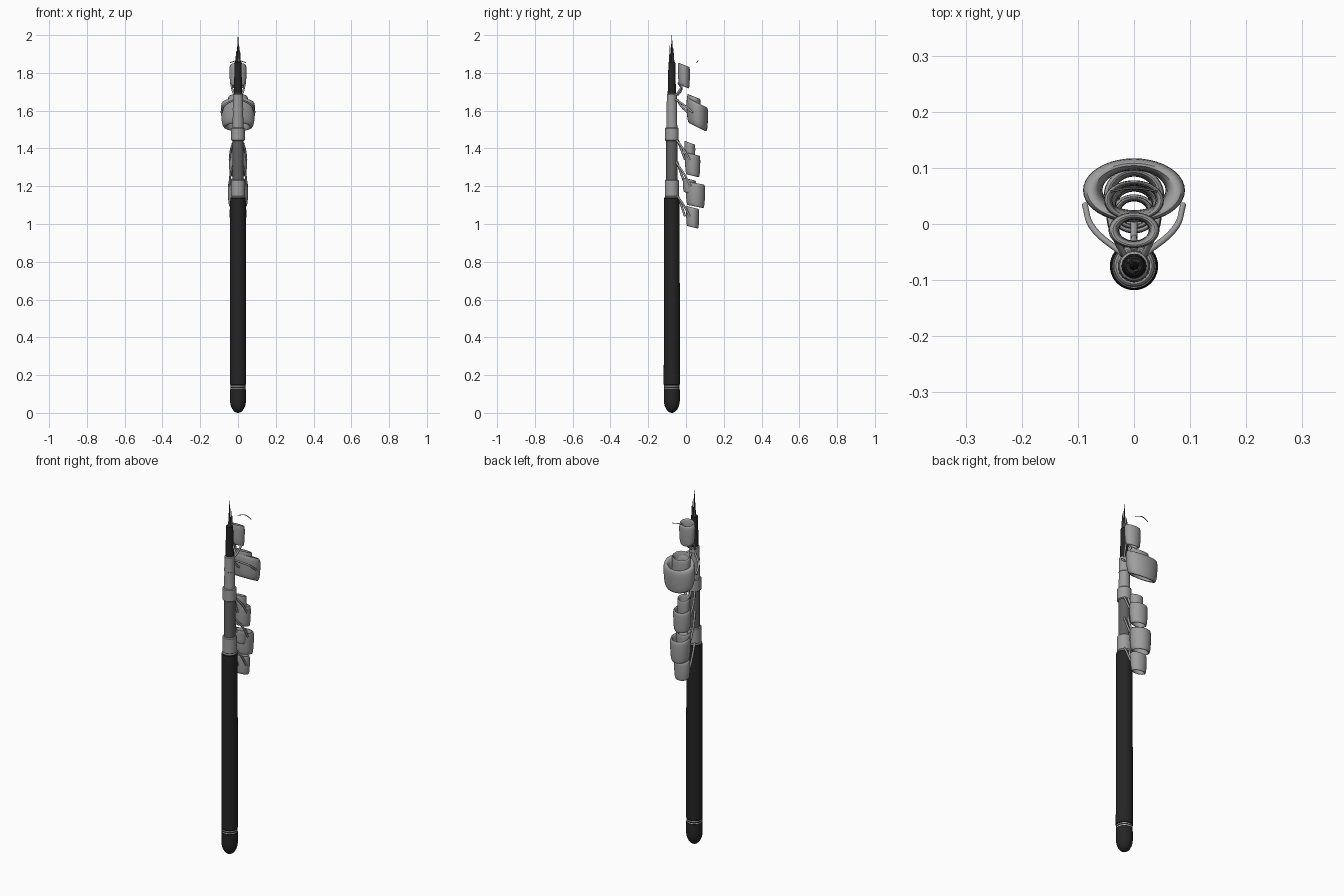
import bpy, bmesh, math
from mathutils import Vector

old = bpy.data.objects.get("Cube")
if old:
    bpy.data.objects.remove(old)

ROD_Y = -0.075


def material(name, value):
    m = bpy.data.materials.new(name)
    m.use_nodes = True
    col = (value, value, value, 1)
    m.diffuse_color = col
    m.node_tree.nodes["Principled BSDF"].inputs["Base Color"].default_value = col
    return m


BLACK = material("black grip", 0.018)
DARK = material("dark grey blank", 0.12)
GREY = material("grey metal", 0.34)
PALE = material("pale trim", 0.6)


def lathe(name, profile, mat, y=ROD_Y, sx=1, sy=1, shear=0, closed=False, n=40):
    """Spin (radius, z) points about a vertical axis; shear lowers the back."""
    bm = bmesh.new()
    rows = []
    for r, z in profile:
        row = []
        for i in range(n):
            a = math.tau * i / n
            dy = r * sy * math.sin(a)
            row.append(bm.verts.new((r * sx * math.cos(a), y + dy, z - shear * dy)))
        rows.append(row)
    pairs = list(zip(rows, rows[1:]))
    if closed:
        pairs.append((rows[-1], rows[0]))
    else:
        bm.faces.new(rows[0])
        bm.faces.new(rows[-1])
    for low, high in pairs:
        for i in range(n):
            j = (i + 1) % n
            bm.faces.new((low[i], low[j], high[j], high[i]))
    bmesh.ops.recalc_face_normals(bm, faces=bm.faces)
    me = bpy.data.meshes.new(name)
    bm.to_mesh(me)
    bm.free()
    ob = bpy.data.objects.new(name, me)
    bpy.context.collection.objects.link(ob)
    me.materials.append(mat)
    bpy.ops.object.select_all(action="DESELECT")
    ob.select_set(True)
    bpy.context.view_layer.objects.active = ob
    bpy.ops.object.shade_smooth_by_angle(angle=math.radians(40))
    return ob


def tube(name, r, z0, z1, mat, r1=None):
    b = min(0.004, r * 0.2)
    r1 = r if r1 is None else r1
    return lathe(name, [(r - b, z0), (r, z0 + b), (r1, z1 - b), (r1 - b, z1)], mat)


def guide_ring(name, rx, ry, wall, y, z, height, shear, taper=0.1):
    """Tall oval ring with a rounded wall, narrower at the bottom."""
    profile = []
    for i in range(20):
        a = math.tau * i / 20
        c, s = math.cos(a), math.sin(a)
        h = math.copysign(abs(s) ** 0.65, s)
        r = rx - wall / 2 + wall / 2 * math.copysign(abs(c) ** 0.8, c)
        profile.append((r * (1 + taper * (h - 1) / 2), z + h * height / 2))
    return lathe(name, profile, GREY, y, 1, ry / rx, shear, True)


def wire(name, points, radius, mat):
    cu = bpy.data.curves.new(name, "CURVE")
    cu.dimensions = "3D"
    cu.bevel_depth = radius
    cu.bevel_resolution = 2
    cu.use_fill_caps = True
    sp = cu.splines.new("BEZIER")
    sp.bezier_points.add(len(points) - 1)
    for bp, p in zip(sp.bezier_points, points):
        bp.co = Vector(p)
        bp.handle_left_type = bp.handle_right_type = "AUTO"
    cu.materials.append(mat)
    ob = bpy.data.objects.new(name, cu)
    bpy.context.collection.objects.link(ob)


# Rounded butt cap, pale trim and long grip
cap = [(0.042 * math.sin(t * math.pi / 16) + 0.0005, 0.07 * (1 - math.cos(t * math.pi / 16)))
       for t in range(9)]
lathe("butt_cap", cap + [(0.042, 0.125)], BLACK)
tube("butt_neck", 0.0405, 0.12, 0.15, BLACK)
for i, z in enumerate((0.129, 0.141)):
    tube("butt_trim_%d" % (i + 1), 0.0415, z, z + 0.004, PALE)
tube("grip", 0.043, 0.147, 1.14, BLACK, 0.041)
tube("grip_trim", 0.039, 1.14, 1.145, PALE)

# Nested rod sections and collars
tube("lower_collar", 0.037, 1.145, 1.235, GREY)
tube("lower_blank", 0.03, 1.23, 1.45, DARK)
tube("middle_collar", 0.036, 1.44, 1.51, GREY)
tube("upper_blank", 0.029, 1.505, 1.61, GREY, 0.027)
tube("upper_collar", 0.028, 1.6, 1.69, GREY, 0.026)
tube("tip_blank", 0.022, 1.685, 1.86, BLACK, 0.018)

# Thin tips of the innermost sections
for i, (dx, dy, top, r) in enumerate(((0, 0, 2.0, 0.009), (0.009, 0.006, 1.94, 0.006),
                                     (-0.008, 0.008, 1.92, 0.006), (0.004, -0.01, 1.95, 0.006))):
    wire_base = 1.82
    ob = lathe("tip_%d" % (i + 1), [(r, wire_base), (r * 0.8, 1.88), (0.0008, top)],
               DARK if i else BLACK, n=10)
    ob.location = (dx, dy, 0)

# Line guides: rx, ry, wall, y, z, height, shear
guides = {
    "tip_guide": (0.047, 0.033, 0.019, -0.011, 1.785, 0.115, 0.4),
    "large_guide": (0.094, 0.059, 0.034, 0.06, 1.578, 0.13, 0.5),
    "large_guide_bush": (0.055, 0.037, 0.014, 0.042, 1.61, 0.13, 0.4),
    "third_guide": (0.05, 0.042, 0.016, 0.035, 1.313, 0.115, 0.25),
    "third_guide_bush": (0.036, 0.03, 0.01, 0.02, 1.38, 0.1, 0.35),
    "second_guide": (0.056, 0.053, 0.017, 0.05, 1.155, 0.125, 0.2),
    "second_guide_bush": (0.042, 0.036, 0.011, 0.018, 1.2, 0.075, 0.25),
    "first_guide": (0.046, 0.036, 0.015, 0.035, 1.035, 0.105, 0.25),
}
for name, spec in guides.items():
    guide_ring(name, *spec)

# Paired struts from the rod to each guide: rod z, ring x, ring y, ring z
struts = {
    "tip": (1.68, 0.036, -0.015, 1.75),
    "large": (1.66, 0.088, 0.035, 1.59),
    "third": (1.45, 0.044, 0.02, 1.34),
    "second": (1.33, 0.046, 0.025, 1.2),
    "first": (1.16, 0.038, 0.02, 1.04),
}
for name, (rod_z, x, y, z) in struts.items():
    for side, sign in (("left", 1), ("right", -1)):
        mid = (sign * x * 0.85, (y - 0.055) / 2 + 0.005, (rod_z + z) / 2)
        wire("%s_strut_%s" % (name, side),
             [(sign * 0.018, -0.055, rod_z), mid, (sign * x, y, z)], 0.0055, GREY)
    wire(name + "_foot", [(0, -0.047, rod_z), (0, -0.025, (rod_z + z) / 2),
                          (0, y - 0.025, z)], 0.006, GREY)

# Fine loose line arc near the tip
wire("line_arc", [(-0.042, 0.058, 1.855), (0, 0.064, 1.865), (0.042, 0.058, 1.855)],
     0.002, DARK)
